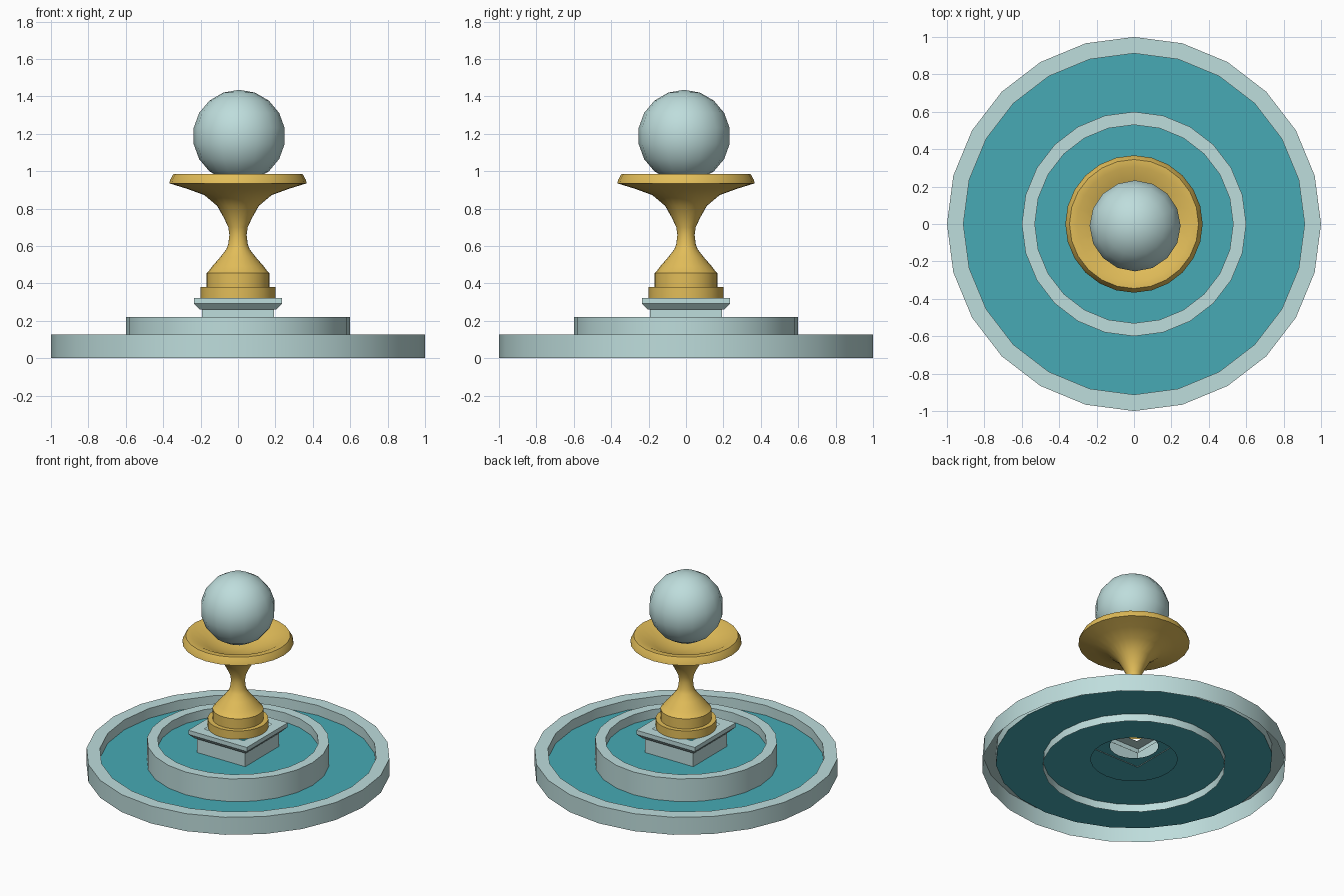
import bpy, math

if "Cube" in bpy.data.objects:
    bpy.data.objects.remove(bpy.data.objects["Cube"])


def material(name, r, g, b):
    lin = lambda c: ((c / 255 + 0.055) / 1.055) ** 2.4
    m = bpy.data.materials.new(name)
    m.diffuse_color = (lin(r), lin(g), lin(b), 1)
    m.use_nodes = True
    m.node_tree.nodes["Principled BSDF"].inputs["Base Color"].default_value = m.diffuse_color
    return m


STONE = material("pale_stone", 190, 221, 220)
WATER = material("teal_water", 71, 170, 181)
GOLD = material("warm_gold", 226, 189, 89)


def finish(obj, name, mat, smooth=True):
    obj.name = name
    obj.data.materials.append(mat)
    if smooth:
        bpy.ops.object.select_all(action='DESELECT')
        obj.select_set(True)
        bpy.context.view_layer.objects.active = obj
        bpy.ops.object.shade_smooth_by_angle(angle=math.radians(32))
    return obj


def lathe(name, profile, mat, sides=24, start=0.0, smooth=True):
    """Spin an (r, z) profile, listed from the outside bottom upward."""
    verts, faces, rows = [], [], []
    for r, z in profile:
        if r == 0:
            rows.append([len(verts)] * sides)
            verts.append((0, 0, z))
        else:
            rows.append(list(range(len(verts), len(verts) + sides)))
            for i in range(sides):
                a = start + math.tau * i / sides
                verts.append((r * math.cos(a), r * math.sin(a), z))
    for a, b in zip(rows, rows[1:]):
        for i in range(sides):
            j = (i + 1) % sides
            faces.append(tuple(dict.fromkeys((a[i], a[j], b[j], b[i]))))
    mesh = bpy.data.meshes.new(name)
    mesh.from_pydata(verts, [], faces)
    obj = bpy.data.objects.new(name, mesh)
    bpy.context.collection.objects.link(obj)
    return finish(obj, name, mat, smooth)


# Open-bottomed stone basin walls
lathe("outer_basin", [(1, 0), (1, .127), (.912, .127), (.912, .055)], STONE)
lathe("inner_basin", [(.6, 0), (.6, .22), (.53, .22), (.53, .155)], STONE)

# Two water levels
lathe("outer_water", [(.912, .055), (.285, .055)], WATER)
lathe("inner_water", [(.53, .155), (.16, .155)], WATER)

# Square plinth: a four-sided lathe turned 45 degrees
K = math.sqrt(2)
plinth = [(.193, .15), (.193, .26), (.205, .26), (.235, .292), (.235, .322), (.16, .322)]
lathe("plinth", [(h * K, z) for h, z in plinth], STONE, 4, math.pi / 4, False)

# Golden goblet: foot, waisted stem, flared bowl and lip
lathe("goblet", [
    (.2, .322), (.2, .382), (.168, .382), (.168, .455), (.163, .458),
    (.137, .492), (.095, .54), (.062, .583), (.052, .61), (.046, .66),
    (.052, .70), (.075, .75), (.112, .815), (.18, .872), (.27, .905),
    (.367, .935), (.362, .955), (.345, .985), (.305, .985),
    (.21, .935), (.11, .9), (0, .885)], GOLD)

# Stone ball resting in the bowl
bpy.ops.mesh.primitive_uv_sphere_add(segments=16, ring_count=9, radius=.247,
                                     location=(.006, -.01, 1.188))
finish(bpy.context.object, "ball", STONE)
